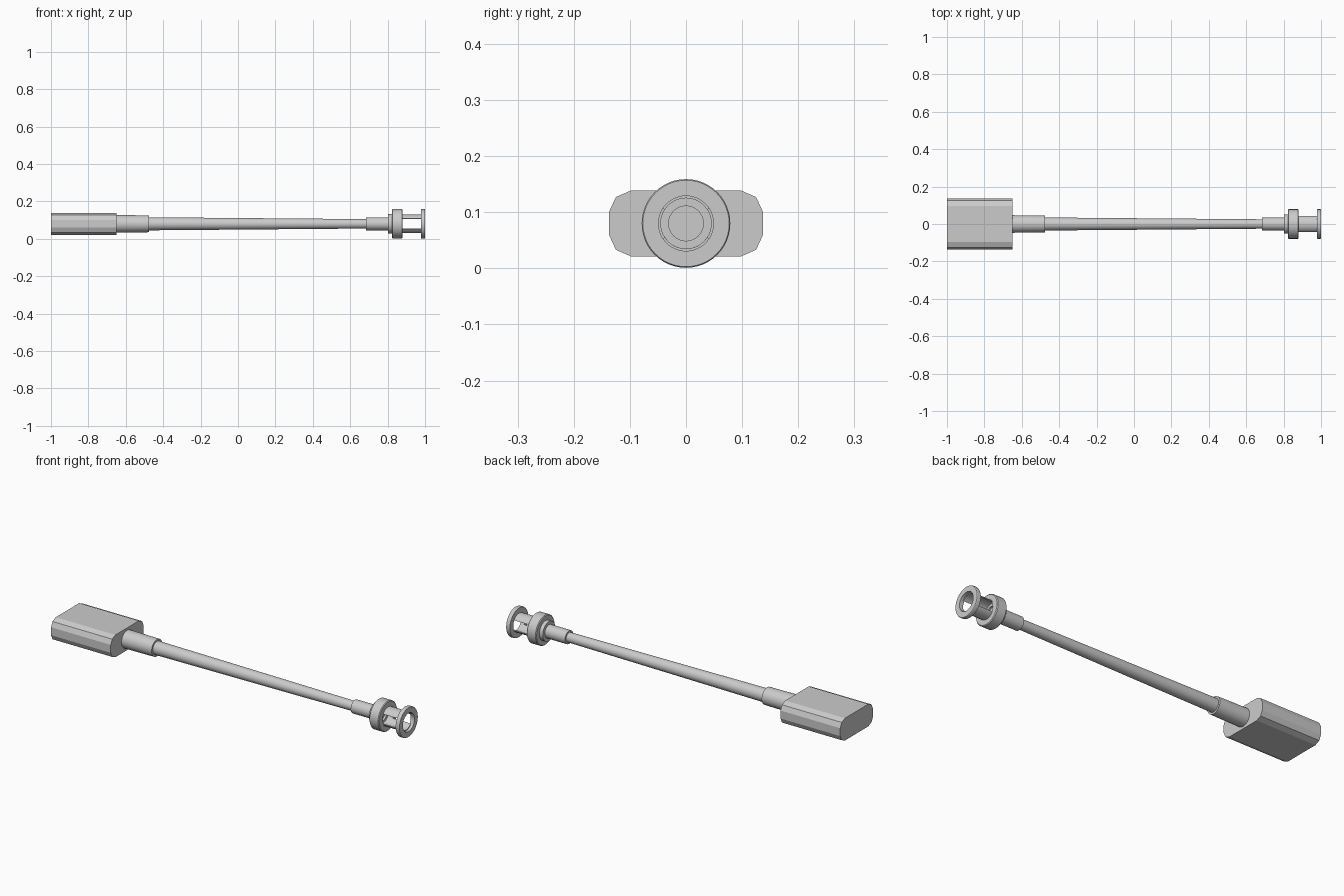
import bpy, bmesh, math

if "Cube" in bpy.data.objects:
    bpy.data.objects.remove(bpy.data.objects["Cube"])

ZC = 0.08      # height of the long axis
SEG = 48


def finish(name, bm, smooth=True):
    bmesh.ops.recalc_face_normals(bm, faces=bm.faces)
    mesh = bpy.data.meshes.new(name)
    bm.to_mesh(mesh)
    bm.free()
    ob = bpy.data.objects.new(name, mesh)
    bpy.context.collection.objects.link(ob)
    if smooth:
        bpy.ops.object.select_all(action='DESELECT')
        ob.select_set(True)
        bpy.context.view_layer.objects.active = ob
        bpy.ops.object.shade_smooth_by_angle(angle=math.radians(30))
    return ob


def lathe(name, profile, mid=0, sweep=360, seg=SEG, closed=False):
    """Turn (x, radius) points about the x axis; mid and sweep are degrees from +z."""
    bm = bmesh.new()
    full = sweep == 360
    count = seg if full else seg + 1
    rings = []
    for i in range(count):
        a = math.radians(mid - sweep / 2 + sweep * i / seg)
        rings.append([bm.verts.new((x, r * math.sin(a), ZC + r * math.cos(a)))
                      for x, r in profile])
    n = len(profile)
    for i in range(seg):
        p, q = rings[i], rings[(i + 1) % count]
        for j in range(n if closed else n - 1):
            k = (j + 1) % n
            bm.faces.new((p[j], p[k], q[k], q[j]))
    if not full:
        bm.faces.new(rings[0])
        bm.faces.new(rings[-1])
    elif not closed:
        bm.faces.new([r[0] for r in rings])
        bm.faces.new([r[-1] for r in rings])
    return finish(name, bm)


# Flat-sided housing with faceted ends
quarter = [(0.137, 0.021), (0.125, 0.047), (0.0975, 0.059)]
half = quarter + [(-y, z) for y, z in reversed(quarter)]
outline = half + [(-y, -z) for y, z in half]
bm = bmesh.new()
face = bm.faces.new([bm.verts.new((-1.0, y, ZC + z)) for y, z in outline])
ext = bmesh.ops.extrude_face_region(bm, geom=[face], use_keep_orig=True)
bmesh.ops.translate(bm, vec=(0.35, 0, 0),
                    verts=[v for v in ext['geom'] if isinstance(v, bmesh.types.BMVert)])
finish("housing", bm, smooth=False)

# Strain relief, tapering cable and crimp sleeve
lathe("strain_relief", [(-0.66, 0.047), (-0.475, 0.045)])
lathe("cable", [(-0.49, 0.035), (0.70, 0.025)])
lathe("crimp_sleeve", [(0.685, 0.035), (0.81, 0.035)])
lathe("rear_ring", [(0.803, 0.052), (0.83, 0.052)])

# Coupling collar with a stepped recess in its front face
lathe("coupling_collar", [(0.823, 0.05), (0.823, 0.075), (0.827, 0.079), (0.876, 0.079),
                          (0.88, 0.075), (0.88, 0.045), (0.85, 0.045),
                          (0.85, 0.031), (0.84, 0.031)])

# Two curved strips carrying the open front flange
for label, angle in (("upper", 0), ("lower", 180)):
    lathe(label + "_strip", [(0.875, 0.045), (0.875, 0.05), (0.985, 0.05), (0.985, 0.045)],
          mid=angle, sweep=114, seg=16, closed=True)
lathe("front_flange", [(0.978, 0.049), (0.978, 0.077), (0.981, 0.079), (0.997, 0.079),
                       (1.0, 0.077), (1.0, 0.049)], closed=True)
